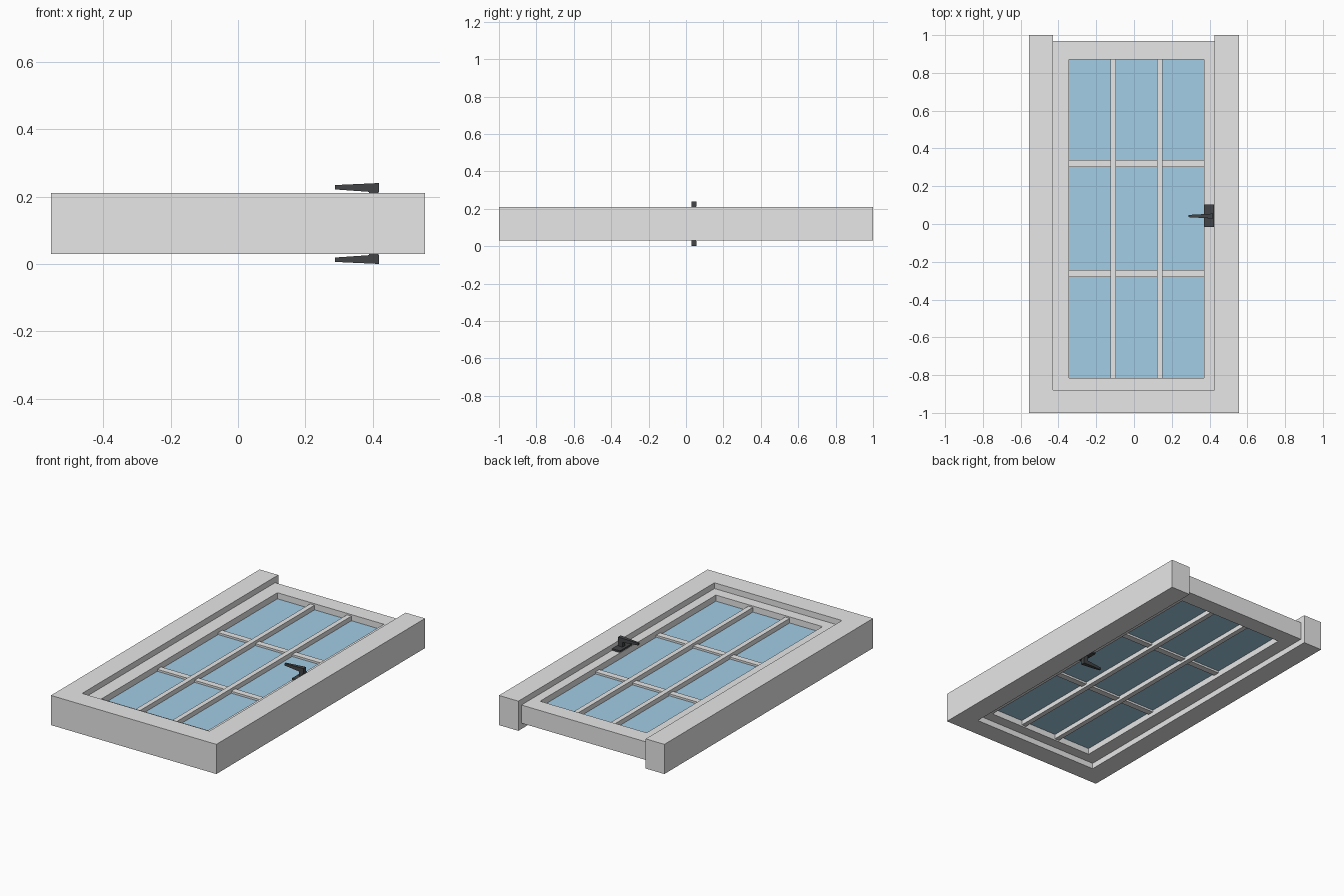
import bpy, bmesh

if "Cube" in bpy.data.objects:
    bpy.data.objects.remove(bpy.data.objects["Cube"])

ZC = 0.12  # middle plane of the door thickness


def material(name, rgb):
    m = bpy.data.materials.new(name)
    m.diffuse_color = (*rgb, 1)
    m.use_nodes = True
    m.node_tree.nodes["Principled BSDF"].inputs["Base Color"].default_value = m.diffuse_color
    return m


GREY = material("painted grey", (0.8, 0.8, 0.8))
BLUE = material("glass blue", (0.36, 0.61, 0.79))
DARK = material("dark metal", (0.055, 0.058, 0.062))


def finish(name, bm, mat):
    bmesh.ops.recalc_face_normals(bm, faces=bm.faces[:])
    me = bpy.data.meshes.new(name)
    bm.to_mesh(me)
    bm.free()
    me.materials.append(mat)
    ob = bpy.data.objects.new(name, me)
    bpy.context.collection.objects.link(ob)
    return ob


def add_loft(bm, a, b):
    """Solid between two matching four-point loops."""
    va, vb = [bm.verts.new(p) for p in a], [bm.verts.new(p) for p in b]
    bm.faces.new(va)
    bm.faces.new(vb)
    for i in range(4):
        j = (i + 1) % 4
        bm.faces.new((va[i], va[j], vb[j], vb[i]))


def rect(x0, x1, y0, y1, z):
    return [(x0, y0, z), (x1, y0, z), (x1, y1, z), (x0, y1, z)]


def box(name, x0, x1, y0, y1, half, mat):
    bm = bmesh.new()
    add_loft(bm, rect(x0, x1, y0, y1, ZC - half), rect(x0, x1, y0, y1, ZC + half))
    return finish(name, bm, mat)


# U-shaped outer frame
bm = bmesh.new()
outline = [(-0.555, 1), (-0.555, -1), (0.555, -1), (0.555, 1),
           (0.425, 1), (0.425, -0.88), (-0.43, -0.88), (-0.43, 1)]
face = bm.faces.new([bm.verts.new((x, y, 0.03)) for x, y in outline])
ext = bmesh.ops.extrude_face_region(bm, geom=[face], use_keep_orig=True)
bmesh.ops.translate(bm, vec=(0, 0, 0.18),
                    verts=[v for v in ext["geom"] if isinstance(v, bmesh.types.BMVert)])
finish("door_frame", bm, GREY)

# Door leaf: rectangular ring around the glass
bm = bmesh.new()
loops = [[bm.verts.new(p) for p in rect(*r, z)] for r, z in (
    ((-0.43, 0.425, -0.88, 0.97), ZC - 0.055), ((-0.43, 0.425, -0.88, 0.97), ZC + 0.055),
    ((-0.345, 0.37, -0.815, 0.87), ZC + 0.055), ((-0.345, 0.37, -0.815, 0.87), ZC - 0.055))]
for k in range(4):
    a, b = loops[k], loops[(k + 1) % 4]
    for i in range(4):
        j = (i + 1) % 4
        bm.faces.new((a[i], a[j], b[j], b[i]))
finish("door_leaf", bm, GREY)

# Glass and glazing bars
box("glass", -0.345, 0.37, -0.815, 0.87, 0.018, BLUE)
for i, x in enumerate((-0.11, 0.137)):
    box(f"upright_bar_{i + 1}", x - 0.015, x + 0.015, -0.815, 0.87, 0.046, GREY)
for i, y in enumerate((-0.262, 0.321)):
    box(f"cross_bar_{i + 1}", -0.345, 0.37, y - 0.019, y + 0.019, 0.03, GREY)

# Handles on both faces: plate, neck and tapered lever
for side, s in (("upper", 1), ("lower", -1)):
    bm = bmesh.new()

    def z(h):
        return ZC + s * h

    add_loft(bm, rect(0.372, 0.424, -0.015, 0.102, z(0.05)),
             rect(0.372, 0.424, -0.015, 0.102, z(0.066)))
    add_loft(bm, rect(0.388, 0.416, 0.03, 0.054, z(0.06)),
             rect(0.388, 0.416, 0.03, 0.054, z(0.1)))

    def section(x, w, h0, h1):
        return [(x, 0.042 - w, z(h0)), (x, 0.042 + w, z(h0)),
                (x, 0.042 + w, z(h1)), (x, 0.042 - w, z(h1))]

    add_loft(bm, section(0.288, 0.006, 0.101, 0.114), section(0.418, 0.013, 0.092, 0.12))
    finish(f"{side}_handle", bm, DARK)
